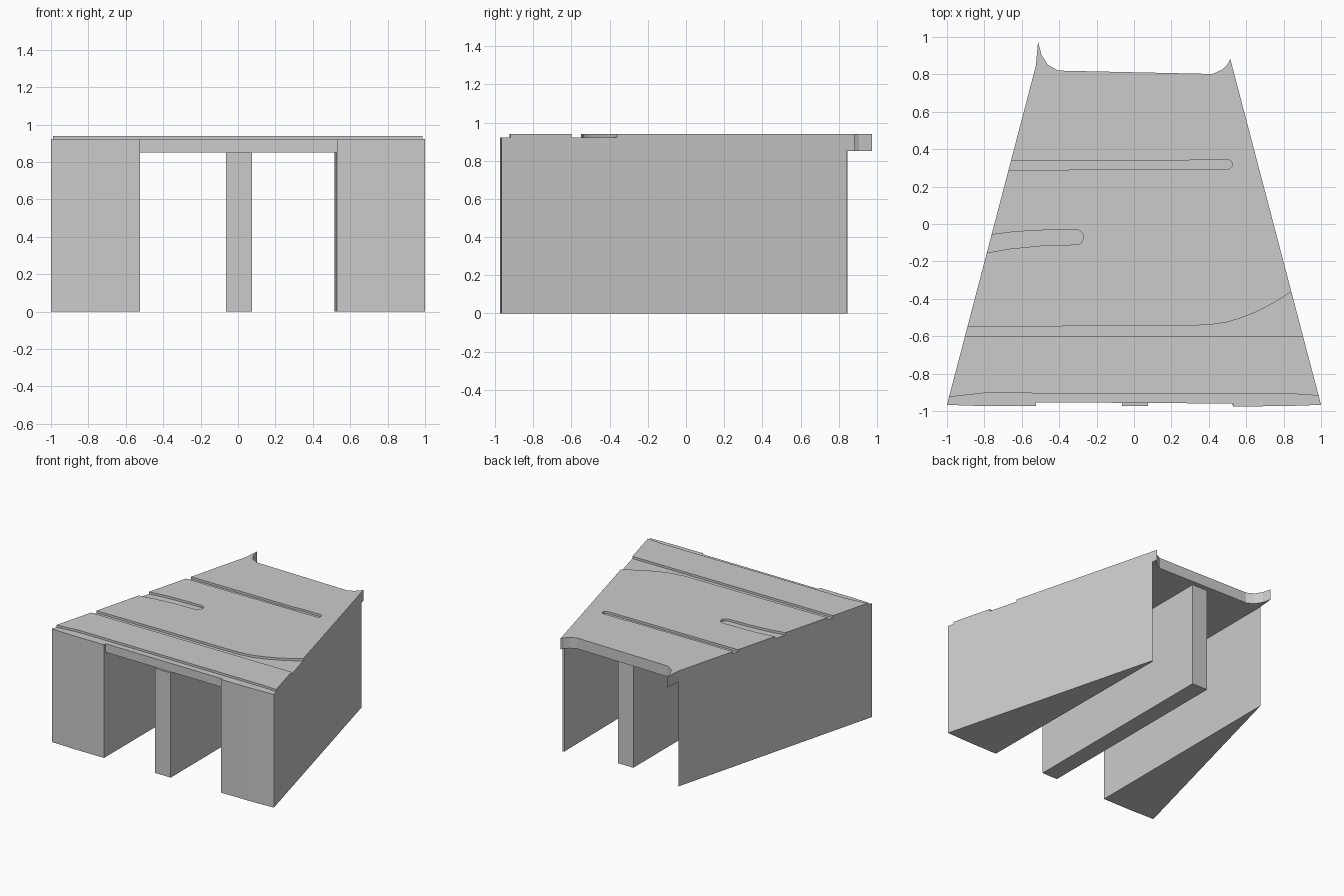
import bpy, bmesh, math

if "Cube" in bpy.data.objects:
    bpy.data.objects.remove(bpy.data.objects["Cube"])

DECK_LOW, GROOVE, DECK_TOP = 0.852, 0.922, 0.94


def prism(name, outline, z0, z1):
    """Extrude a plan outline between two heights."""
    bm = bmesh.new()
    face = bm.faces.new([bm.verts.new((x, y, z0)) for x, y in outline])
    ext = bmesh.ops.extrude_face_region(bm, geom=[face])
    for v in ext["geom"]:
        if isinstance(v, bmesh.types.BMVert):
            v.co.z = z1
    bmesh.ops.recalc_face_normals(bm, faces=bm.faces)
    mesh = bpy.data.meshes.new(name)
    bm.to_mesh(mesh)
    bm.free()
    obj = bpy.data.objects.new(name, mesh)
    bpy.context.collection.objects.link(obj)
    return obj


def round_end(cx, cy, r, n=8):
    """Half circle bulging to +x, from bottom to top."""
    angles = [math.pi * (i / n - 0.5) for i in range(n + 1)]
    return [(cx + r * math.cos(a), cy + r * math.sin(a)) for a in angles]


def cut(target, outline):
    cutter = prism("groove_cutter", outline, GROOVE, 1.1)
    cutter.hide_render = True
    mod = target.modifiers.new("groove", 'BOOLEAN')
    mod.operation = 'DIFFERENCE'
    mod.solver = 'EXACT'
    mod.object = cutter
    bpy.context.view_layer.objects.active = target
    bpy.ops.object.modifier_apply(modifier=mod.name)
    bpy.data.objects.remove(cutter, do_unlink=True)


# Deck slab, with stepped front edge and two pointed rear corners
deck = prism("deck", [
    (-1, -0.967), (-0.79, -0.974), (-0.525, -0.974), (-0.525, -0.953),
    (0.528, -0.96), (0.528, -0.975), (0.8, -0.974), (1, -0.967),
    (0.515, 0.882), (0.50, 0.855), (0.47, 0.825), (0.42, 0.802),
    (-0.405, 0.82), (-0.46, 0.85), (-0.495, 0.905), (-0.513, 0.975),
    (-0.525, 0.845)], DECK_LOW, DECK_TOP)

# Front ledge
cut(deck, [(-1.2, -1.2), (1.2, -1.2), (1.2, -0.935), (0.99, -0.918),
           (0.87, -0.91), (-0.8, -0.904), (-0.99, -0.925), (-1.2, -0.945)])
# Wide channel that flares at the right
cut(deck, [(-1.2, -0.6), (1.2, -0.6), (1.2, -0.12), (0.838, -0.365),
           (0.75, -0.42), (0.66, -0.467), (0.58, -0.5), (0.5, -0.525),
           (0.4, -0.54), (0.28, -0.543), (-0.8, -0.549), (-1.2, -0.552)])
# Short curved slot
cut(deck, [(-1.0, -0.19), (-0.785, -0.154), (-0.67, -0.133), (-0.5, -0.116)]
    + round_end(-0.31, -0.07, 0.04)
    + [(-0.52, -0.034), (-0.64, -0.042), (-0.76, -0.057), (-1.0, -0.09)])
# Long straight slot
cut(deck, [(-1.0, 0.287)] + round_end(0.5, 0.319, 0.025)
    + [(0.3, 0.343), (0.29, 0.338), (-1.0, 0.336)])

# Wedge-shaped side supports and the centre pier
prism("left_support", [(-1, -0.967), (-0.79, -0.974), (-0.525, -0.974),
                       (-0.525, 0.845)], 0, DECK_LOW)
prism("right_support", [(0.528, -0.975), (0.8, -0.974), (1, -0.967),
                        (0.526, 0.84), (0.515, 0.83)], 0, DECK_LOW)
prism("centre_pier", [(-0.065, -0.973), (0.075, -0.973),
                      (0.075, 0.77), (-0.065, 0.77)], 0, DECK_LOW)
